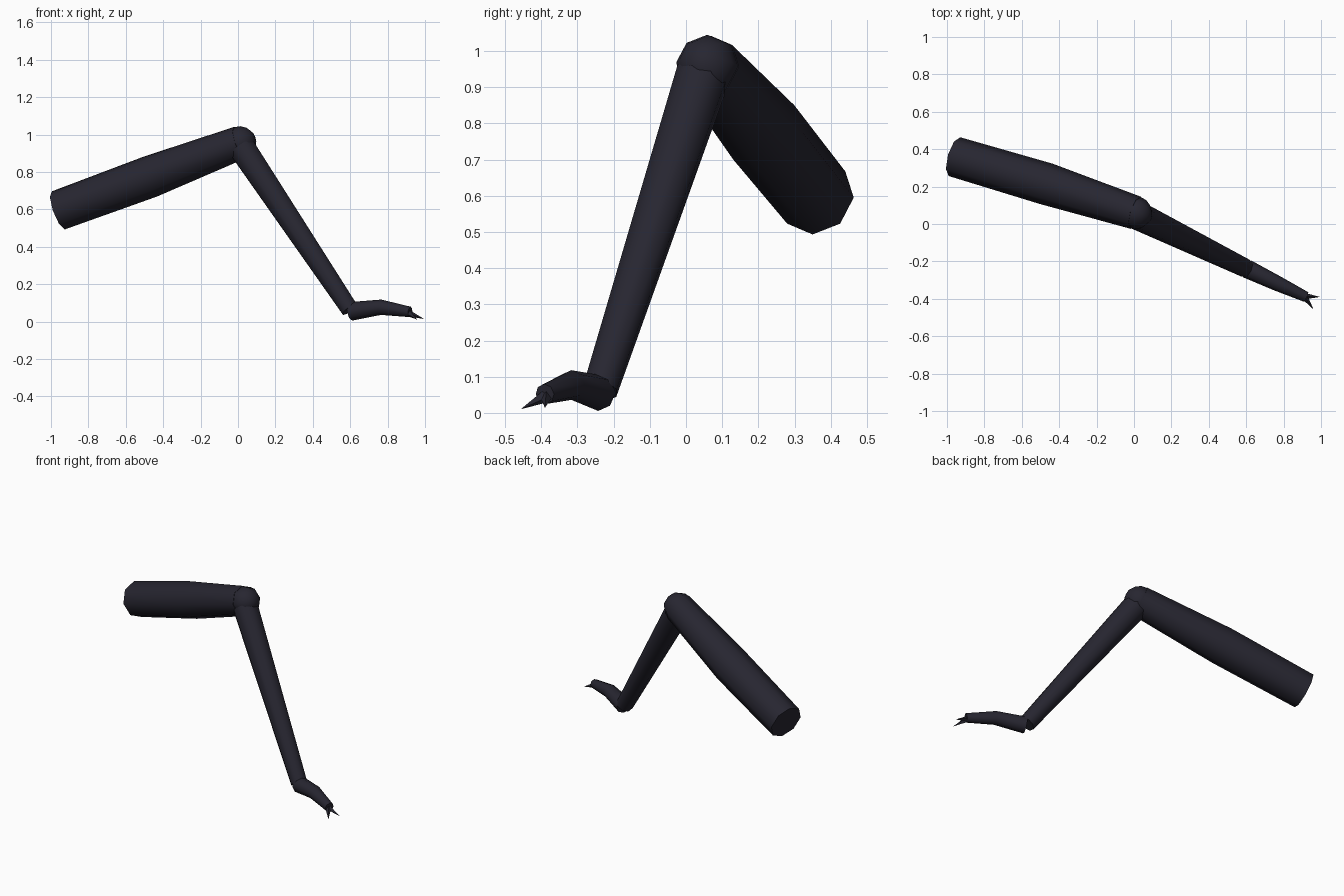
import bpy, bmesh, math
from mathutils import Vector, Matrix

cube = bpy.data.objects.get("Cube")
if cube:
    bpy.data.objects.remove(cube, do_unlink=True)

SIDES = 8
shell = bpy.data.materials.new("dark shell")
shell.use_nodes = True
color = (0.02, 0.019, 0.03, 1)
shell.diffuse_color = color
shell.node_tree.nodes["Principled BSDF"].inputs["Base Color"].default_value = color


def frame(axis):
    """Rotation whose z follows the axis and whose y leans upward."""
    z = Vector(axis).normalized()
    x = Vector((0, 0, 1)).cross(z).normalized()
    return Matrix((x, z.cross(x), z)).transposed()


def finish(name, bm):
    bmesh.ops.recalc_face_normals(bm, faces=bm.faces)
    mesh = bpy.data.meshes.new(name)
    bm.to_mesh(mesh)
    bm.free()
    mesh.materials.append(shell)
    obj = bpy.data.objects.new(name, mesh)
    bpy.context.collection.objects.link(obj)
    bpy.ops.object.select_all(action="DESELECT")
    obj.select_set(True)
    bpy.context.view_layer.objects.active = obj
    bpy.ops.object.shade_smooth_by_angle(angle=math.radians(50))
    return obj


def limb(name, stations):
    """Capped tube through (centre, radius) stations; rings sit square to the path."""
    bm = bmesh.new()
    points = [Vector(p) for p, r in stations]
    rings = []
    for i, (p, r) in enumerate(stations):
        before, after = points[max(i - 1, 0)], points[min(i + 1, len(points) - 1)]
        rot = frame(after - before)
        ring = []
        for k in range(SIDES):
            a = math.tau * k / SIDES
            ring.append(bm.verts.new(points[i] + rot @ Vector((r * math.cos(a), r * math.sin(a), 0))))
        rings.append(ring)
    for a, b in zip(rings, rings[1:]):
        for k in range(SIDES):
            n = (k + 1) % SIDES
            bm.faces.new((a[k], a[n], b[n], b[k]))
    bm.faces.new(rings[0])
    bm.faces.new(rings[-1])
    return finish(name, bm)


def joint(name, center, radius, axis):
    bm = bmesh.new()
    bmesh.ops.create_uvsphere(bm, u_segments=SIDES, v_segments=8, radius=radius,
                              matrix=Matrix.Translation(center) @ frame(axis).to_4x4())
    return finish(name, bm)


def claw(name, base, tip, radius):
    bm = bmesh.new()
    base, tip = Vector(base), Vector(tip)
    bmesh.ops.create_cone(bm, cap_ends=True, segments=4, radius1=radius, radius2=0,
                          depth=(tip - base).length,
                          matrix=Matrix.Translation((base + tip) / 2) @ frame(tip - base).to_4x4())
    return finish(name, bm)


# Thick upper leg, widest in the middle
knee = (0.01, 0.06, 0.957)
limb("upper_leg", [((-0.96, 0.36, 0.595), 0.108),
                   ((-0.47, 0.215, 0.775), 0.113),
                   (knee, 0.09)])
joint("knee", knee, 0.088, (0.475, -0.155, 0.18))

# Tapering shin
limb("lower_leg", [((0.02, 0.045, 0.93), 0.077),
                   ((0.598, -0.237, 0.065), 0.05)])

# Arched foot and its pair of claws
limb("foot", [((0.605, -0.24, 0.055), 0.05),
              ((0.765, -0.317, 0.077), 0.041),
              ((0.92, -0.39, 0.052), 0.028)])
claw("left_claw", (0.90, -0.385, 0.05), (0.995, -0.39, 0.014), 0.02)
claw("right_claw", (0.905, -0.38, 0.05), (0.96, -0.457, 0.01), 0.02)
